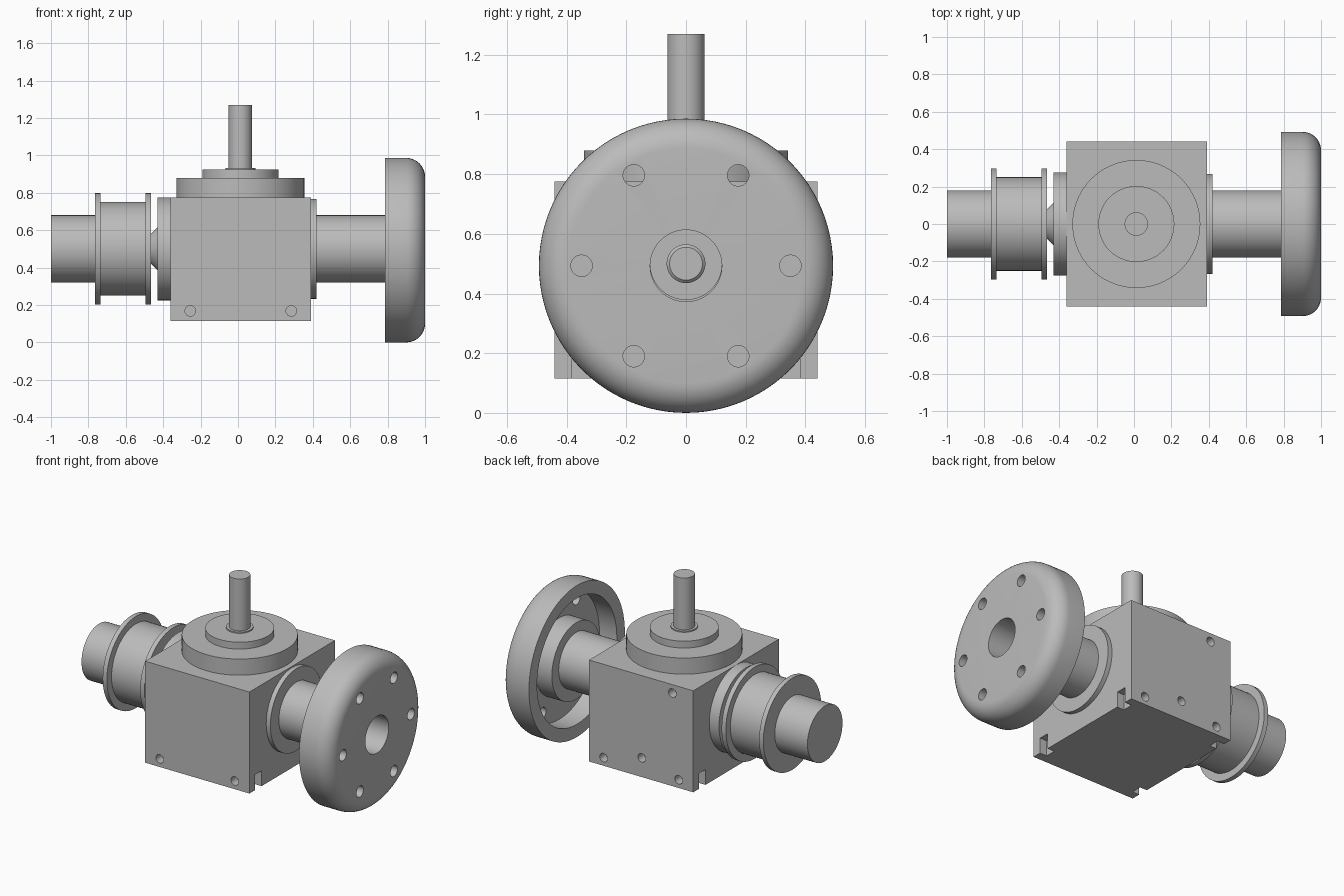
import bpy, bmesh, math
from mathutils import Matrix, Vector

if "Cube" in bpy.data.objects:
    bpy.data.objects.remove(bpy.data.objects["Cube"])

grey = bpy.data.materials.new("machined grey")
grey.use_nodes = True
grey.diffuse_color = (0.5, 0.5, 0.5, 1)
grey.node_tree.nodes["Principled BSDF"].inputs["Base Color"].default_value = (0.5, 0.5, 0.5, 1)

AXIS_Z = 0.5
ALONG_X = Matrix.Translation((0, 0, AXIS_Z)) @ Matrix.Rotation(math.pi / 2, 4, 'Y')
UPRIGHT = Matrix.Translation((0.0125, 0, 0))


def finish(name, bm):
    bmesh.ops.recalc_face_normals(bm, faces=bm.faces)
    mesh = bpy.data.meshes.new(name)
    bm.to_mesh(mesh)
    bm.free()
    mesh.materials.append(grey)
    ob = bpy.data.objects.new(name, mesh)
    bpy.context.collection.objects.link(ob)
    return ob


def activate(ob):
    bpy.ops.object.select_all(action='DESELECT')
    ob.select_set(True)
    bpy.context.view_layer.objects.active = ob


def smooth(ob):
    activate(ob)
    bpy.ops.object.shade_smooth_by_angle(angle=math.radians(30))


def lathe(name, profile, matrix, closed=False, steps=72):
    """Turn (distance along axis, radius) points about the axis."""
    bm = bmesh.new()
    vs = [bm.verts.new((r, 0, d)) for d, r in profile]
    loop = vs + [vs[0]] if closed else vs
    edges = [bm.edges.new(pair) for pair in zip(loop, loop[1:])]
    bmesh.ops.spin(bm, geom=vs + edges, axis=(0, 0, 1), cent=(0, 0, 0),
                   angle=math.tau, steps=steps, use_duplicate=False)
    bmesh.ops.remove_doubles(bm, verts=bm.verts, dist=1e-4)
    bm.transform(matrix)
    return finish(name, bm)


def disc(name, start, end, radius, matrix=ALONG_X):
    ob = lathe(name, [(start, 0), (start, radius), (end, radius), (end, 0)], matrix)
    smooth(ob)
    return ob


def add_box(bm, lo, hi):
    lo, hi = Vector(lo), Vector(hi)
    bmesh.ops.create_cube(bm, size=1, matrix=Matrix.Translation((lo + hi) / 2)
                          @ Matrix.Diagonal((hi - lo).to_4d()))


def add_pin(bm, centre, radius, depth, axis):
    turn = Matrix.Rotation(math.pi / 2, 4, axis)
    bmesh.ops.create_cone(bm, cap_ends=True, segments=24, radius1=radius, radius2=radius,
                          depth=depth, matrix=Matrix.Translation(centre) @ turn)


def cut(ob, bm):
    cutter = finish("cutter", bm)
    cutter.hide_render = True
    mod = ob.modifiers.new("cut", 'BOOLEAN')
    mod.operation, mod.solver, mod.object = 'DIFFERENCE', 'EXACT', cutter
    activate(ob)
    bpy.ops.object.modifier_apply(modifier=mod.name)
    bpy.data.objects.remove(cutter)
    smooth(ob)


# Gearbox housing with screw holes and bottom slots
X0, X1, Y, Z0, Z1 = -0.36, 0.39, 0.44, 0.115, 0.775
bm = bmesh.new()
add_box(bm, (X0, -Y, Z0), (X1, Y, Z1))
housing = finish("gearbox_housing", bm)
bm = bmesh.new()
for x in (-0.255, 0.285):
    for y in (-Y, Y):
        add_pin(bm, (x, y, 0.168), 0.028, 0.12, 'X')
for x, z in ((0.01, 0.24), (-0.21, 0.72)):
    add_pin(bm, (x, Y, z), 0.028, 0.12, 'X')
for x in (X0, X1):
    for y in (-0.348, 0.348):
        add_box(bm, (x - 0.05, y - 0.034, Z0 - 0.05), (x + 0.05, y + 0.034, 0.215))
cut(housing, bm)

# Top cover and input shaft
disc("top_flange", Z1, 0.88, 0.342, UPRIGHT)
disc("top_bearing_cap", 0.88, 0.925, 0.203, UPRIGHT)
disc("input_shaft_collar", 0.925, 0.933, 0.08, UPRIGHT)
disc("input_shaft", 0.925, 1.27, 0.0625, UPRIGHT)

# Right-hand drum side: cover plate, cone, flanged drum, end shaft
disc("right_cover_plate", -0.43, X0, 0.275)
smooth(lathe("drum_cone", [(-0.5, 0), (-0.5, 0.045), (-0.43, 0.115), (-0.43, 0)], ALONG_X))
smooth(lathe("flanged_drum", [(-0.765, 0), (-0.765, 0.298), (-0.735, 0.298), (-0.735, 0.25),
                              (-0.495, 0.25), (-0.495, 0.298), (-0.465, 0.298), (-0.465, 0)],
             ALONG_X))
disc("drum_end_shaft", -1.0, -0.765, 0.18)

# Left-hand wheel side: cover plate, hollow shaft, inner shaft end
disc("left_cover_plate", X1, 0.42, 0.267)
smooth(lathe("hollow_shaft", [(0.42, 0.12), (0.42, 0.18), (0.82, 0.18), (0.82, 0.12)],
             ALONG_X, closed=True))
smooth(lathe("inner_shaft_end", [(0.42, 0.065), (0.45, 0.065), (0.46, 0.055), (0.46, 0)], ALONG_X))

# Dished wheel with rounded outer edge and bolt holes
WHEEL_R, ROUND = 0.493, 0.1
corner = [(1 - ROUND + ROUND * math.cos(a), WHEEL_R - ROUND + ROUND * math.sin(a))
          for a in (math.pi / 2 * i / 10 for i in range(11))]
wheel = lathe("dished_wheel", [(1, 0.12)] + corner
              + [(0.785, WHEEL_R), (0.785, 0.41), (0.91, 0.41), (0.91, 0.25),
                 (0.79, 0.25), (0.79, 0.12)], ALONG_X, closed=True, steps=96)
bm = bmesh.new()
for i in range(6):
    a = math.tau * i / 6
    add_pin(bm, (0.95, 0.35 * math.cos(a), AXIS_Z + 0.35 * math.sin(a)), 0.036, 0.2, 'Y')
cut(wheel, bm)

# Seat the wheel on the ground plane
wheel.location.z = WHEEL_R - AXIS_Z
